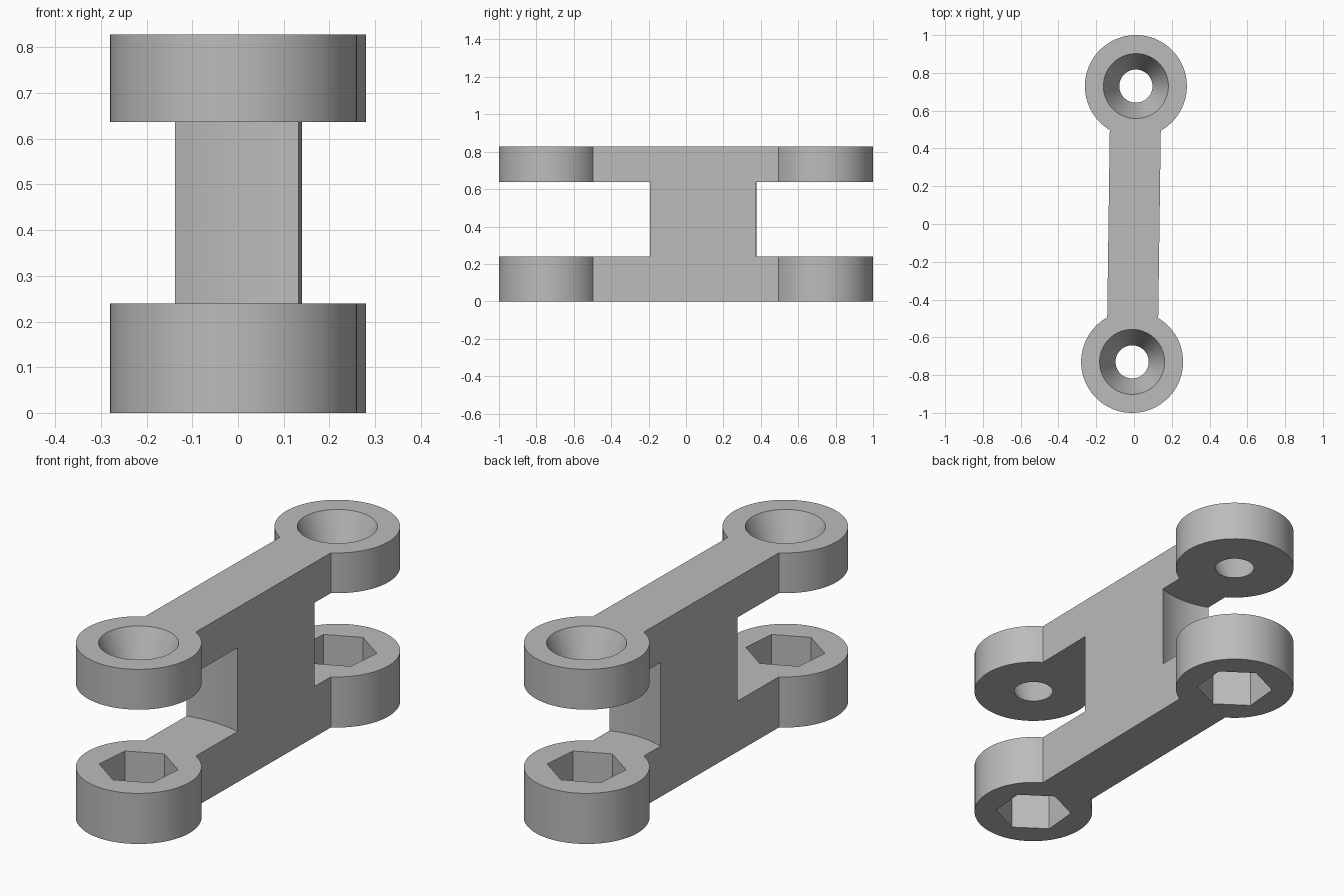
import bpy, bmesh, math
from mathutils import Vector

old = bpy.data.objects.get("Cube")
if old:
    bpy.data.objects.remove(old, do_unlink=True)

HEIGHT, SLOT_LOW, SLOT_HIGH = 0.828, 0.24, 0.637
EYE_RADIUS, HALF_WIDTH = 0.27, 0.135
BACK, FRONT = Vector((0.01, 0.73)), Vector((-0.01, -0.73))
TILT = math.atan2(-0.01, 0.73)

grey = bpy.data.materials.new("plain grey")
grey.use_nodes = True
grey.diffuse_color = (0.5, 0.5, 0.5, 1)
grey.node_tree.nodes["Principled BSDF"].inputs["Base Color"].default_value = grey.diffuse_color


def cutter(name, centre, low, high, r_low, r_high, sides, turn=0.0):
    """Upright cone, cylinder or prism used to cut the link."""
    bpy.ops.mesh.primitive_cone_add(
        vertices=sides, radius1=r_low, radius2=r_high, depth=high - low,
        location=(centre.x, centre.y, (low + high) / 2), rotation=(0, 0, turn))
    obj = bpy.context.object
    obj.name = name
    obj.hide_render = True
    return obj


# Link body: two round eyes joined by a straight web, extruded upward
half_gap = math.asin(HALF_WIDTH / EYE_RADIUS)
steps = 72
outline = []
for centre, start in ((BACK, -math.pi / 2), (FRONT, math.pi / 2)):
    for i in range(steps + 1):
        a = start + TILT + half_gap + (math.tau - 2 * half_gap) * i / steps
        outline.append(centre + EYE_RADIUS * Vector((math.cos(a), math.sin(a))))

bm = bmesh.new()
base = bm.faces.new([bm.verts.new((p.x, p.y, 0)) for p in outline])
top = bmesh.ops.extrude_face_region(bm, geom=[base])
bmesh.ops.translate(bm, vec=(0, 0, HEIGHT),
                    verts=[v for v in top["geom"] if isinstance(v, bmesh.types.BMVert)])
bmesh.ops.recalc_face_normals(bm, faces=bm.faces)
mesh = bpy.data.meshes.new("link_body")
bm.to_mesh(mesh)
bm.free()
mesh.materials.append(grey)
body = bpy.data.objects.new("link_body", mesh)
bpy.context.collection.objects.link(body)

# Round slots that split each end into an upper and a lower eye
cutters = [
    cutter("front_slot", FRONT, SLOT_LOW, SLOT_HIGH, 0.557, 0.557, 128),
    cutter("back_slot", BACK, SLOT_LOW, SLOT_HIGH, 0.38, 0.38, 128),
]
# Tapered screw holes above, hexagonal nut pockets below
for end, centre in (("front", FRONT), ("back", BACK)):
    cutters.append(cutter(end + "_screw_hole", centre, SLOT_HIGH - 0.02, HEIGHT + 0.02,
                          0.079, 0.181, 72))
    cutters.append(cutter(end + "_nut_pocket", centre, -0.05, SLOT_LOW + 0.05,
                          0.172, 0.172, 6, math.radians(-5)))

bpy.ops.object.select_all(action="DESELECT")
body.select_set(True)
bpy.context.view_layer.objects.active = body
for tool in cutters:
    cut = body.modifiers.new(tool.name, "BOOLEAN")
    cut.operation = "DIFFERENCE"
    cut.solver = "EXACT"
    cut.object = tool
    bpy.ops.object.modifier_apply(modifier=cut.name)
for tool in cutters:
    bpy.data.objects.remove(tool, do_unlink=True)

bpy.ops.object.shade_smooth_by_angle(angle=math.radians(30))
